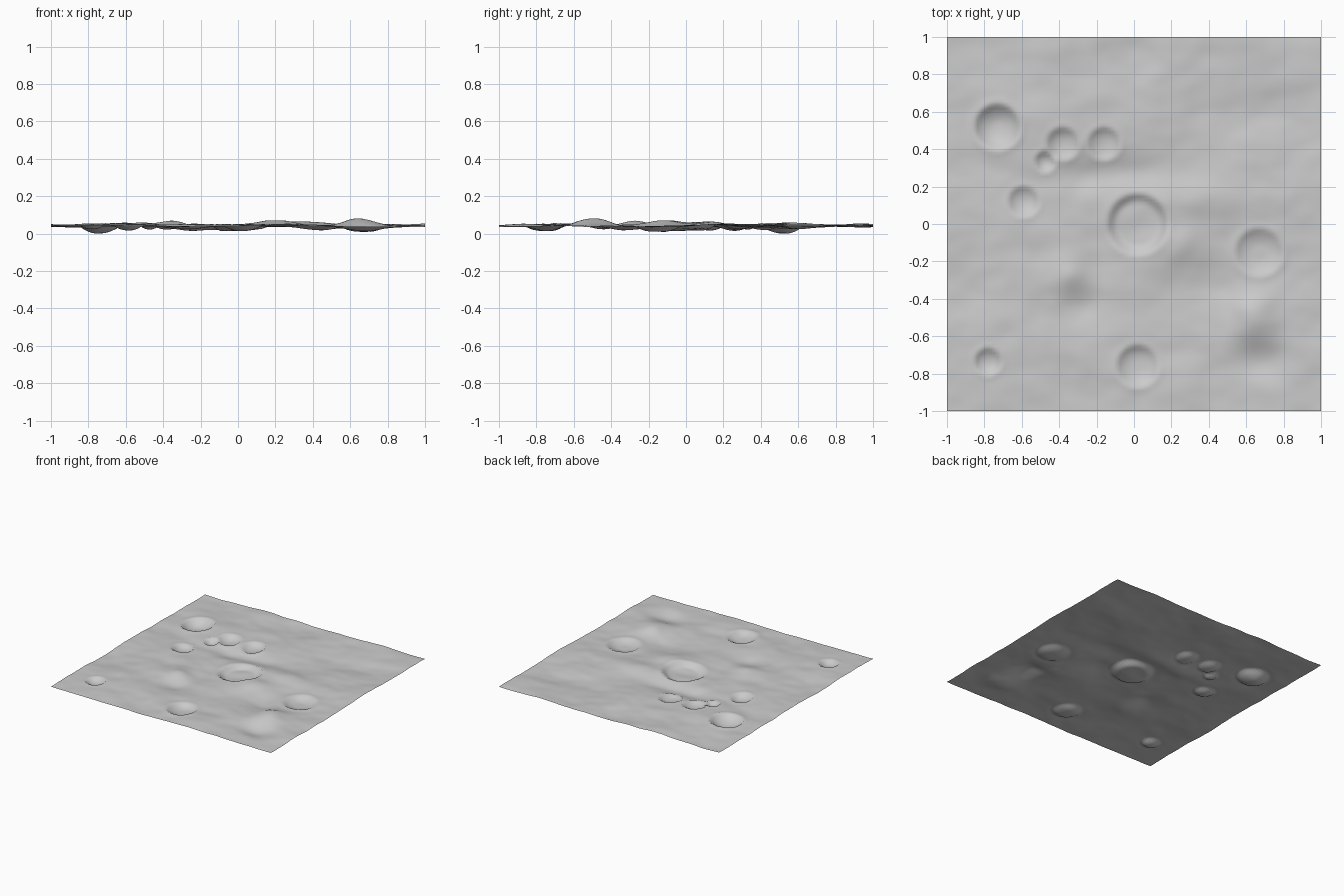
import bpy, bmesh, math
from mathutils import Vector, noise

cube = bpy.data.objects.get("Cube")
if cube:
    bpy.data.objects.remove(cube, do_unlink=True)

# Single matte rock colour
rock = bpy.data.materials.new("pale_grey_rock")
rock.use_nodes = True
colour = (0.6, 0.6, 0.6, 1)
rock.diffuse_color = colour
shader = rock.node_tree.nodes["Principled BSDF"]
shader.inputs["Base Color"].default_value = colour
shader.inputs["Roughness"].default_value = 0.9

# Broad hills and hollows: x, y, width x, width y, height
SWELLS = [
    (0.27, 0.13, 0.26, 0.09, 0.026),
    (0.22, -0.12, 0.13, 0.13, 0.027),
    (-0.1, 0.28, 0.25, 0.08, -0.022),
    (-0.27, 0.26, 0.12, 0.09, -0.015),
    (0.64, -0.5, 0.11, 0.12, 0.045),
    (0.66, -0.74, 0.15, 0.09, -0.03),
    (-0.35, -0.27, 0.08, 0.08, 0.02),
    (-0.28, -0.44, 0.12, 0.09, -0.022),
    (0.45, -0.33, 0.13, 0.1, -0.022),
    (-0.45, 0.52, 0.25, 0.2, 0.015),
    (-0.4, 0.95, 0.25, 0.15, 0.018),
    (-0.2, -0.13, 0.1, 0.2, -0.015),
    (0.7, 0.6, 0.2, 0.1, -0.014),
]

# Craters: x, y, radius, depth, flat floor share
CRATERS = [
    (-0.73, 0.52, 0.125, 0.042, 0.2),
    (-0.38, 0.43, 0.09, 0.027, 0.1),
    (-0.16, 0.43, 0.09, 0.027, 0.1),
    (-0.475, 0.335, 0.058, 0.025, 0),
    (-0.59, 0.12, 0.085, 0.026, 0.1),
    (0.02, 0.0, 0.165, 0.028, 0.72),
    (0.67, -0.15, 0.13, 0.028, 0.3),
    (0.02, -0.76, 0.115, 0.03, 0.2),
    (-0.78, -0.735, 0.075, 0.028, 0.1),
]


def ground_height(x, y):
    z = 0.055
    # Rolling roughness, slightly stretched sideways
    for frequency, strength in ((2.3, 0.014), (5, 0.008), (11, 0.0035)):
        z += strength * noise.noise(Vector((x * frequency * 0.8, y * frequency, frequency)))
    for cx, cy, wx, wy, h in SWELLS:
        z += h * math.exp(-((x - cx) / wx) ** 2 - ((y - cy) / wy) ** 2)
    # Bowls with faintly raised rims
    for cx, cy, radius, depth, flat in CRATERS:
        t = math.hypot(x - cx, y - cy) / radius
        if t < 1:
            z -= depth * min(1, (1 - t * t) / (1 - flat * flat))
        z += 0.15 * depth * math.exp(-((t - 1) / 0.2) ** 2)
    return z


# Open sheet of cratered ground
bm = bmesh.new()
bmesh.ops.create_grid(bm, x_segments=110, y_segments=110, size=1)
for v in bm.verts:
    v.co.z = ground_height(v.co.x, v.co.y)
lowest = min(v.co.z for v in bm.verts)
for v in bm.verts:
    v.co.z -= lowest
for f in bm.faces:
    f.smooth = True
mesh = bpy.data.meshes.new("cratered_ground")
bm.to_mesh(mesh)
bm.free()
mesh.materials.append(rock)
ground = bpy.data.objects.new("cratered_ground", mesh)
bpy.context.collection.objects.link(ground)
